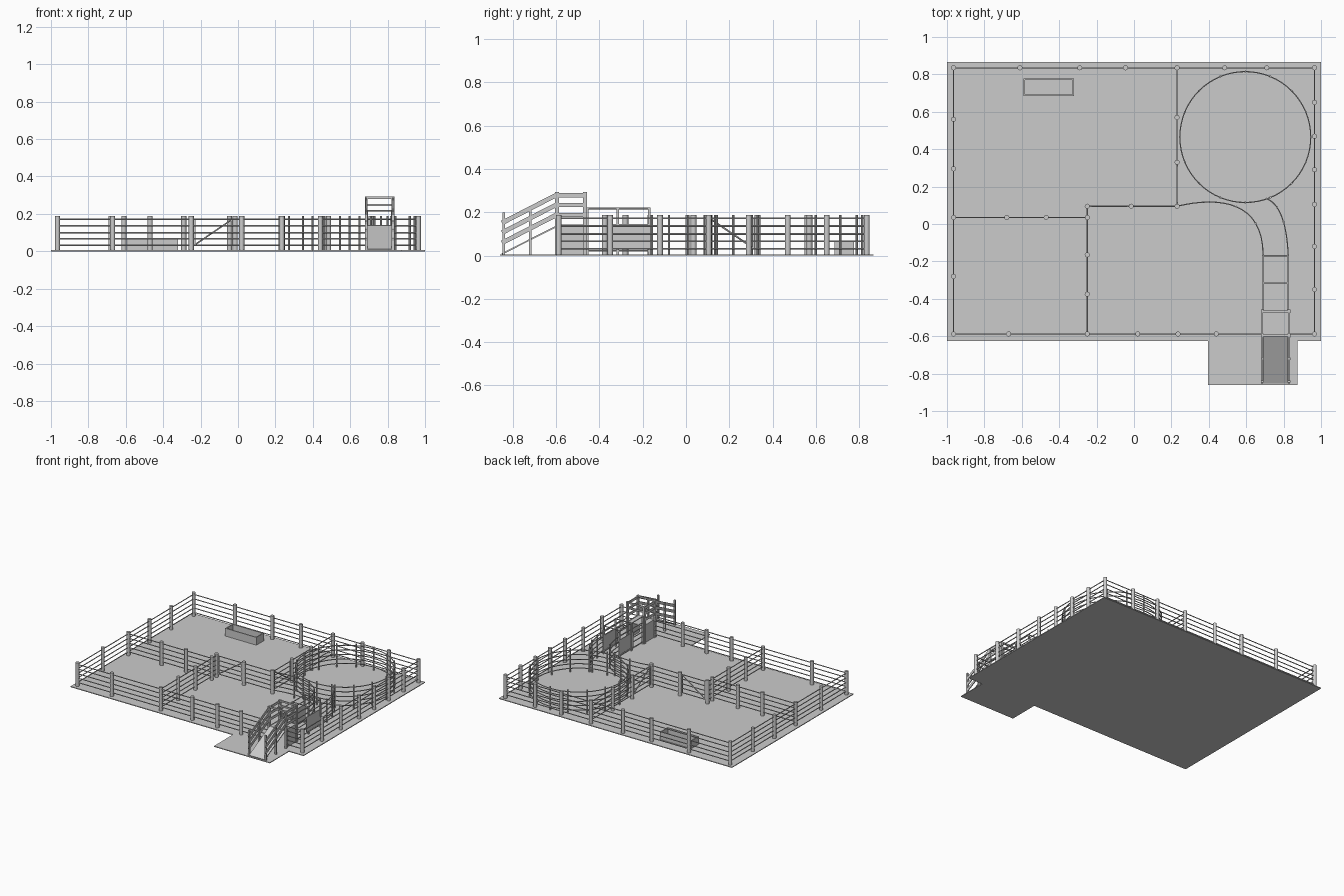
import bpy, bmesh, math
from mathutils import Vector, Matrix

if "Cube" in bpy.data.objects:
    bpy.data.objects.remove(bpy.data.objects["Cube"])

grey = bpy.data.materials.new("galvanised_grey")
grey.diffuse_color = (0.6, 0.6, 0.6, 1)
grey.use_nodes = True
grey.node_tree.nodes["Principled BSDF"].inputs["Base Color"].default_value = grey.diffuse_color
G = 0.006            # top of the ground slab
H = 0.188            # fence post height
RAILS = [0.172, 0.137, 0.10, 0.066, 0.032]


def finish(bm, name, smooth=False):
    bmesh.ops.recalc_face_normals(bm, faces=bm.faces[:])
    me = bpy.data.meshes.new(name)
    bm.to_mesh(me)
    bm.free()
    me.materials.append(grey)
    ob = bpy.data.objects.new(name, me)
    bpy.context.collection.objects.link(ob)
    if smooth:
        bpy.ops.object.select_all(action='DESELECT')
        ob.select_set(True)
        bpy.context.view_layer.objects.active = ob
        bpy.ops.object.shade_smooth_by_angle(angle=math.radians(40))
    return ob


def box(bm, x0, x1, y0, y1, z0, z1):
    m = Matrix.Translation(((x0 + x1) / 2, (y0 + y1) / 2, (z0 + z1) / 2))
    m = m @ Matrix.Diagonal((x1 - x0, y1 - y0, z1 - z0, 1))
    bmesh.ops.create_cube(bm, size=1, matrix=m)


def post(bm, x, y, r=0.0135, h=H, sides=12):
    bmesh.ops.create_cone(bm, cap_ends=True, segments=sides, radius1=r, radius2=r,
                          depth=h, matrix=Matrix.Translation((x, y, h / 2)))


def sweep(bm, pts, w=0.007, h=0.008, sides=6, closed=False):
    """Sweep a small section along a path; four sides give a flat board."""
    pts = [Vector(p) for p in pts]
    n, rings = len(pts), []
    for i, p in enumerate(pts):
        a = pts[i - 1] if i or closed else p
        b = pts[(i + 1) % n] if i < n - 1 or closed else p
        t = (b - a).normalized()
        side = t.cross(Vector((0, 0, 1))).normalized()
        up = side.cross(t)
        k = math.sqrt(2) if sides == 4 else 1
        ring = []
        for j in range(sides):
            q = 2 * math.pi * (j + 0.5) / sides
            ring.append(bm.verts.new(p + side * math.cos(q) * w / 2 * k + up * math.sin(q) * h / 2 * k))
        rings.append(ring)
    for i in range(n if closed else n - 1):
        r, s = rings[i], rings[(i + 1) % n]
        for j in range(sides):
            bm.faces.new((r[j], r[(j + 1) % sides], s[(j + 1) % sides], s[j]))
    if not closed:
        bm.faces.new(rings[0])
        bm.faces.new(rings[-1])


def fence(name, pts, close_to=None):
    """Straight run: round posts at every point, rails from end to end."""
    bm = bmesh.new()
    for x, y in pts:
        post(bm, x, y)
    a, b = pts[0], close_to or pts[-1]
    for z in RAILS:
        sweep(bm, [(*a, z), (*b, z)])
    finish(bm, name, True)


def curved_fence(name, path, every, closed=False):
    """Bent rails on slim uprights."""
    bm = bmesh.new()
    for z in RAILS:
        sweep(bm, [(x, y, z) for x, y in path], closed=closed)
    for x, y in path[::every]:
        post(bm, x, y, 0.0055, H, 8)
    finish(bm, name, True)


def bezier(p0, p1, p2, p3, n=16):
    out = []
    for i in range(n + 1):
        t = i / n
        c = ((1 - t) ** 3, 3 * t * (1 - t) ** 2, 3 * t * t * (1 - t), t ** 3)
        out.append(tuple(sum(k * p[a] for k, p in zip(c, (p0, p1, p2, p3))) for a in (0, 1)))
    return out


# ground slab with the loading apron
bm = bmesh.new()
outline = [(-1, -0.625), (0.395, -0.625), (0.395, -0.86), (0.875, -0.86),
           (0.875, -0.625), (1, -0.625), (1, 0.865), (-1, 0.865)]
f = bm.faces.new([bm.verts.new((x, y, 0)) for x, y in outline])
ext = bmesh.ops.extrude_face_region(bm, geom=[f])
bmesh.ops.translate(bm, vec=(0, 0, G), verts=[v for v in ext["geom"] if isinstance(v, bmesh.types.BMVert)])
finish(bm, "ground_slab")

# perimeter fences
E, N, S = 0.965, 0.835, -0.588
fence("back_fence", [(x, N) for x in (-E, -0.61, -0.29, -0.045, 0.23, 0.485, 0.71, E)])
fence("left_fence", [(-E, y) for y in (S, -0.28, 0.035, 0.295, 0.56, N)])
fence("right_fence", [(E, y) for y in (S, -0.35, -0.12, 0.105, 0.29, 0.47, 0.65, N)])
fence("front_fence", [(x, S) for x in (-E, -0.67, -0.25, 0.02, 0.235, 0.44)], (0.69, S))
fence("front_corner_fence", [(E, S)], (0.83, S))

# inner dividing fences
fence("left_divider", [(x, 0.035) for x in (-E, -0.68, -0.47, -0.25)])
fence("front_divider", [(-0.25, y) for y in (S, -0.375, -0.165, 0.035, 0.095)])
fence("middle_divider", [(x, 0.095) for x in (-0.25, -0.015, 0.23)])
fence("back_divider", [(0.23, y) for y in (0.095, 0.33, 0.57, N)])

# gate braces and gate end uprights
bm = bmesh.new()
sweep(bm, [(-0.235, 0.095, 0.032), (-0.03, 0.095, 0.172)])
sweep(bm, [(-0.235, 0.035, 0.032), (-0.235, 0.035, 0.034)])
sweep(bm, [(0.23, 0.11, 0.172), (0.23, 0.315, 0.032)])
for x, y in ((-0.232, 0.095), (-0.033, 0.095), (0.23, 0.113), (0.23, 0.312)):
    box(bm, x - 0.004, x + 0.004, y - 0.004, y + 0.004, 0.03, 0.175)
finish(bm, "gate_braces")

# round pen
ring = [(0.595 + 0.35 * math.cos(2 * math.pi * i / 64), 0.465 + 0.35 * math.sin(2 * math.pi * i / 64))
        for i in range(64)]
curved_fence("round_pen", ring, 4, True)

# curved race leading to the chute
L, R = 0.69, 0.824
curved_fence("outer_race_curve", bezier((0.23, 0.095), (0.46, 0.15), (0.69, 0.12), (L, -0.165)), 4)
curved_fence("inner_race_curve", bezier((0.71, 0.135), (0.80, 0.10), (0.82, -0.06), (R, -0.165)), 4)

# straight chute: sheeted walls and overhead frames
bm = bmesh.new()
for x in (L, R):
    box(bm, x - 0.003, x + 0.003, -0.34, -0.165, 0.03, 0.145)
    box(bm, x - 0.003, x + 0.003, S, -0.465, G, 0.143)
finish(bm, "chute_panels")
bm = bmesh.new()
for x in (L, R):
    for z in (0.022, 0.172, 0.218):
        sweep(bm, [(x, -0.465, z), (x, -0.165, z)])
    for z in RAILS[1:4]:
        sweep(bm, [(x, -0.465, z), (x, -0.34, z)])
    for y in (-0.455, -0.315, -0.17):
        box(bm, x - 0.005, x + 0.005, y - 0.005, y + 0.005, 0, 0.222)
for y in (-0.315, -0.17):
    sweep(bm, [(L, y, 0.218), (R, y, 0.218)])
finish(bm, "chute_frame")

# loading ramp and landing
Y0, Y1, T = -0.85, -0.597, 0.14
bm = bmesh.new()
sweep(bm, [((L + R) / 2, Y0, G + 0.002), ((L + R) / 2, Y1, T - 0.004)], R - L, 0.007, 4)
box(bm, L, R, Y1, -0.465, T - 0.006, T)
finish(bm, "loading_ramp")

# ramp posts, boards and head bars
bm = bmesh.new()
for x in (L - 0.005, R + 0.005):
    for y, h in ((-0.842, 0.2), (-0.72, 0.228), (-0.596, 0.293), (-0.467, 0.293)):
        d = 0.006 if y < -0.7 else 0.0095
        box(bm, x - 0.007, x + 0.007, y - d, y + d, 0, h)
    for up in (0.145, 0.10, 0.053):
        sweep(bm, [(x, Y0, G + up), (x, Y1, T + up - 0.004)], 0.006, 0.021, 4)
        sweep(bm, [(x, Y1, T + up - 0.006), (x, -0.465, T + up - 0.006)], 0.006, 0.019, 4)
for y in (-0.596, -0.467):
    sweep(bm, [(L, y, 0.286), (R, y, 0.286)], 0.01, 0.012, 4)
sweep(bm, [(L, -0.467, 0.248), (R, -0.467, 0.248)], 0.01, 0.012, 4)
finish(bm, "ramp_railings")

# water trough, open on top
bm = bmesh.new()
x0, x1, y0, y1, z, w = -0.59, -0.322, 0.685, 0.777, 0.066, 0.008
box(bm, x0, x1, y0, y0 + w, G, z)
box(bm, x0, x1, y1 - w, y1, G, z)
box(bm, x0, x0 + w, y0 + w, y1 - w, G, z)
box(bm, x1 - w, x1, y0 + w, y1 - w, G, z)
box(bm, x0 + w, x1 - w, y0 + w, y1 - w, G, 0.02)
finish(bm, "water_trough")
